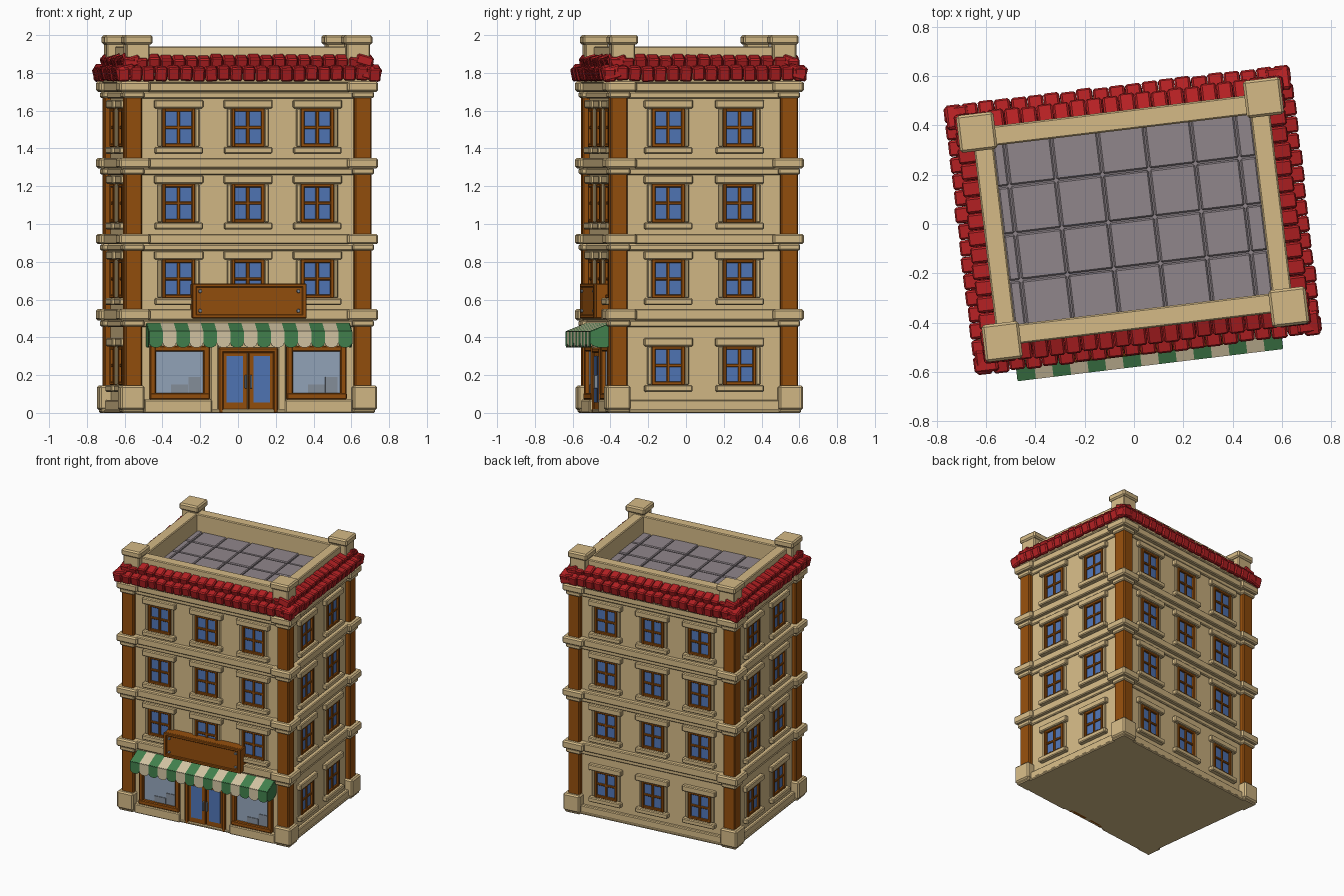
import bpy, bmesh, math, random
from mathutils import Matrix, Vector

if "Cube" in bpy.data.objects:
    bpy.data.objects.remove(bpy.data.objects["Cube"])

random.seed(4)
# the whole building stands turned slightly on the ground
PLACE = Matrix.Translation((-0.005, 0.018, 0)) @ Matrix.Rotation(math.radians(6.9), 4, 'Z')


def material(name, r, g, b):
    m = bpy.data.materials.new(name)
    m.diffuse_color = (r, g, b, 1)
    m.use_nodes = True
    m.node_tree.nodes["Principled BSDF"].inputs["Base Color"].default_value = m.diffuse_color
    return m


TAN = material("tan stone", 0.66, 0.49, 0.24)
BROWN = material("brown wood", 0.30, 0.078, 0.004)
RED = material("red tile", 0.47, 0.015, 0.017)
BLUE = material("blue glass", 0.08, 0.18, 0.47)
GRAY = material("gray paving", 0.28, 0.24, 0.26)
GREEN = material("green cloth", 0.055, 0.22, 0.075)
CREAM = material("cream cloth", 0.66, 0.56, 0.37)
PALE = material("pale glass", 0.30, 0.38, 0.50)
METAL = material("gray metal", 0.24, 0.28, 0.33)

parts = {}


def bm_for(name, mat, bevel):
    if name not in parts:
        parts[name] = (bmesh.new(), mat, bevel)
    return parts[name][0]


def box(name, mat, x, y, z, M=Matrix(), bevel=0.006):
    """Box from three (low, high) ranges, placed by matrix M."""
    bm = bm_for(name, mat, bevel)
    c = [(r[0] + r[1]) / 2 for r in (x, y, z)]
    s = [abs(r[1] - r[0]) for r in (x, y, z)]
    bmesh.ops.create_cube(bm, size=1, matrix=M @ Matrix.Translation(c) @ Matrix.Diagonal((*s, 1)))


def mid(c, w):
    return (c - w / 2, c + w / 2)


# each side: turn, wall distance, half length, window positions
WU, WV = 0.625, 0.465
SIDES = [(0, WV, WU, (-0.37, 0, 0.37)), (90, WU, WV, (-0.19, 0.19)),
         (180, WV, WU, (-0.37, 0, 0.37)), (270, WU, WV, (-0.19, 0.19))]
BANDS = [(0.49, 0.55), (0.893, 0.948), (1.295, 1.35), (1.70, 1.755)]

# core walls and base slab
box("walls", TAN, (-WU, WU), (-WV, WV), (0, 1.78))
box("base_slab", TAN, (-0.66, 0.66), (-0.50, 0.50), (0, 0.02))


# one paned window with surround
def window(M, a, d, z):
    fw, fh = 0.175, 0.205
    box("window_panes", BLUE, mid(a, fw - 0.02), (-d - 0.006, -d + 0.01), mid(z, fh - 0.02), M, 0)
    for s in (-1, 1):
        box("window_frames", BROWN, mid(a + s * (fw / 2 - 0.009), 0.018), (-d - 0.022, -d), mid(z, fh), M, 0.003)
        box("window_frames", BROWN, mid(a, fw), (-d - 0.020, -d), mid(z + s * (fh / 2 - 0.009), 0.018), M, 0.003)
        box("window_jambs", TAN, mid(a + s * (fw / 2 + 0.012), 0.024), (-d - 0.016, -d), mid(z, fh), M)
    box("window_frames", BROWN, mid(a, 0.016), (-d - 0.016, -d), mid(z, fh), M, 0.003)
    box("window_frames", BROWN, mid(a, fw), (-d - 0.015, -d), mid(z, 0.016), M, 0.003)
    box("lintels", TAN, mid(a, 0.26), (-d - 0.035, -d), (z + fh / 2, z + fh / 2 + 0.045), M)
    box("sills", TAN, mid(a, 0.255), (-d - 0.040, -d), (z - fh / 2 - 0.036, z - fh / 2), M)


for turn, d, half, cols in SIDES:
    M = Matrix.Rotation(math.radians(turn), 4, 'Z')
    for z in (0.25, 0.71, 1.11, 1.51):
        for a in cols:
            if turn or z > 0.4:
                window(M, a, d, z)
    # floor bands, a thin step under each, and the plinth
    for lo, hi in BANDS:
        box("floor_bands", TAN, (-half, half), (-d - 0.04, -d), (lo, hi), M)
        box("band_steps", TAN, (-half, half), (-d - 0.018, -d), (lo - 0.035, lo), M)
    if turn:
        box("plinth", TAN, (-half, half), (-d - 0.03, -d), (0, 0.068), M)
    # cornice under the roof tiles
    box("cornice", TAN, (-half - 0.05, half + 0.05), (-d - 0.05, -d + 0.1), (1.745, 1.80), M)
    # two overlapping rows of sloped roof tiles
    for row, (out, zc, depth, thick, tilt) in enumerate(
            [(0.030, 1.802, 0.10, 0.072, 12), (-0.005, 1.862, 0.09, 0.055, 18)]):
        L = half + out + 0.048
        n = round(2 * L / 0.068)
        w = 2 * L / n
        for i in range(n):
            a = -L + (i + 0.5) * w
            T = (M @ Matrix.Translation((a, -d - out + random.uniform(-.004, .004), zc + random.uniform(-.004, .004)))
                 @ Matrix.Rotation(math.radians(tilt + random.uniform(-3, 3)), 4, 'X')
                 @ Matrix.Rotation(math.radians(random.uniform(-3, 3)), 4, 'Y'))
            box("roof_tiles", RED, mid(0, w - 0.003), mid(0, depth), mid(0, thick), T, 0.008)
    # parapet wall
    p = d - 0.02
    box("parapet", TAN, (-half + 0.025, half - 0.025), (-p, -p + 0.08), (1.74, 1.94), M)

# corners: pillars, base blocks, band blocks, roof posts
for sx in (-1, 1):
    for sy in (-1, 1):
        def corner(name, mat, ox, oy, size, z, bevel=0.007):
            box(name, mat, (sx * (ox - size), sx * ox), (sy * (oy - size), sy * oy), z, Matrix(), bevel)
        corner("corner_pillars", BROWN, 0.658, 0.500, 0.092, (0.1, 1.72))
        corner("corner_bases", TAN, 0.685, 0.525, 0.130, (0.015, 0.145), 0.01)
        corner("corner_footings", TAN, 0.675, 0.515, 0.118, (0, 0.03))
        for lo, hi in BANDS:
            corner("corner_caps", TAN, 0.690, 0.528, 0.165, (lo, hi), 0.01)
            corner("corner_necks", TAN, 0.670, 0.510, 0.115, (lo - 0.033, lo))
        corner("roof_posts", TAN, 0.650, 0.492, 0.125, (1.78, 1.96))
        corner("roof_post_caps", TAN, 0.662, 0.504, 0.152, (1.95, 2.0), 0.01)

# roof deck with paving slabs
box("roof_deck", GRAY, (-0.54, 0.54), (-0.39, 0.39), (1.77, 1.80), Matrix(), 0)
us = [-0.53, -0.48, -0.29, -0.10, 0.09, 0.28, 0.46, 0.53]
vs = [-0.38, -0.19, 0.0, 0.195, 0.38]
for u0, u1 in zip(us, us[1:]):
    for v0, v1 in zip(vs, vs[1:]):
        box("roof_paving", GRAY, (u0 + .003, u1 - .003), (v0 + .003, v1 - .003),
            (1.79, 1.812 + random.uniform(-.003, .003)))

# shop windows
F = -WV
for s in (-1, 1):
    c = s * 0.365
    box("shop_glass", PALE, mid(c, 0.29), (F - 0.012, F), (0.09, 0.34), Matrix(), 0)
    for e in (-1, 1):
        box("shop_frames", BROWN, mid(c + e * 0.143, 0.034), (F - 0.035, F), (0.07, 0.355))
    box("shop_frames", BROWN, mid(c, 0.32), (F - 0.033, F), (0.325, 0.355))
    box("shop_frames", BROWN, mid(c, 0.32), (F - 0.038, F), (0.07, 0.105))
    for du, w, h in ((0.08, 0.065, 0.085), (0.0, 0.09, 0.045)):
        box("shop_displays", METAL, mid(c + du, w), (F - 0.017, F - 0.01), (0.105, 0.105 + h), Matrix(), 0)
    box("shop_plinths", TAN, mid(c + s * 0.01, 0.36), (F - 0.045, F), (0, 0.07))
    box("shop_posts", TAN, mid(s * 0.18, 0.045), (F - 0.03, F), (0, 0.40))
    # double door
    box("door_leaves", BROWN, (s * 0.003, s * 0.135), (F - 0.025, F), (0, 0.325), Matrix(), 0.003)
    box("door_glass", BLUE, mid(s * 0.072, 0.088), (F - 0.029, F - 0.02), (0.055, 0.30), Matrix(), 0)
    box("door_handles", METAL, mid(s * 0.014, 0.011), (F - 0.045, F - 0.02), (0.13, 0.20), Matrix(), 0.002)
    box("door_frame", BROWN, mid(s * 0.146, 0.026), (F - 0.037, F), (0, 0.345))
box("door_frame", BROWN, (-0.158, 0.158), (F - 0.037, F), (0.318, 0.345))

# sign board with raised rim and corner studs
box("sign_board", BROWN, (-0.305, 0.305), (-0.538, -0.46), (0.50, 0.685))
for s in (-1, 1):
    box("sign_rim", BROWN, mid(s * 0.293, 0.024), (-0.548, -0.53), (0.50, 0.685), Matrix(), 0.004)
    box("sign_rim", BROWN, (-0.305, 0.305), (-0.548, -0.53), mid(0.5925 + s * 0.082, 0.021), Matrix(), 0.004)
    for t in (-1, 1):
        bmesh.ops.create_cone(bm_for("sign_studs", METAL, 0), cap_ends=True, segments=10, radius1=0.011,
                              radius2=0.008, depth=0.016,
                              matrix=Matrix.Translation((s * 0.262, -0.541, 0.5925 + t * 0.052))
                              @ Matrix.Rotation(math.pi / 2, 4, 'X'))

# finish every boxed part
for name, (bm, mat, bevel) in parts.items():
    bmesh.ops.recalc_face_normals(bm, faces=bm.faces)
    me = bpy.data.meshes.new(name)
    bm.to_mesh(me)
    bm.free()
    me.materials.append(mat)
    ob = bpy.data.objects.new(name, me)
    ob.matrix_world = PLACE
    bpy.context.collection.objects.link(ob)
    if bevel:
        b = ob.modifiers.new("bevel", 'BEVEL')
        b.width, b.segments = bevel, 1

# striped awning: slope, scalloped valance and closed ends
bm = bmesh.new()


def cloth(points, index):
    bm.faces.new([bm.verts.new(p) for p in points]).material_index = index


def scallop(p, q, depth, steps=6):
    """Rounded hanging edge from p to q."""
    p, q = Vector(p), Vector(q)
    return [p.lerp(q, 0.5 - 0.5 * math.cos(math.pi * i / steps))
            - Vector((0, 0, depth * math.sin(math.pi * i / steps))) for i in range(steps + 1)]


N, A, BACK, FRONT = 15, 0.54, -0.465, -0.592
for i in range(N):
    x0, x1 = -A + 2 * A * i / N, -A + 2 * A * (i + 1) / N
    cloth([(x0, BACK, 0.48), (x0, FRONT, 0.43), (x1, FRONT, 0.43), (x1, BACK, 0.48)], i % 2)
    cloth([(x1, FRONT, 0.43), (x0, FRONT, 0.43)] + scallop((x0, FRONT, 0.37), (x1, FRONT, 0.37), 0.025), i % 2)
for x in (-A, A):
    cloth([(x, BACK, 0.48), (x, FRONT, 0.43)] + scallop((x, FRONT, 0.37), (x, BACK, 0.37), 0.025), 0)
me = bpy.data.meshes.new("awning")
bm.to_mesh(me)
bm.free()
me.materials.append(GREEN)
me.materials.append(CREAM)
awning = bpy.data.objects.new("awning", me)
awning.matrix_world = PLACE
bpy.context.collection.objects.link(awning)
sol = awning.modifiers.new("thickness", 'SOLIDIFY')
sol.thickness, sol.offset = 0.006, 0
